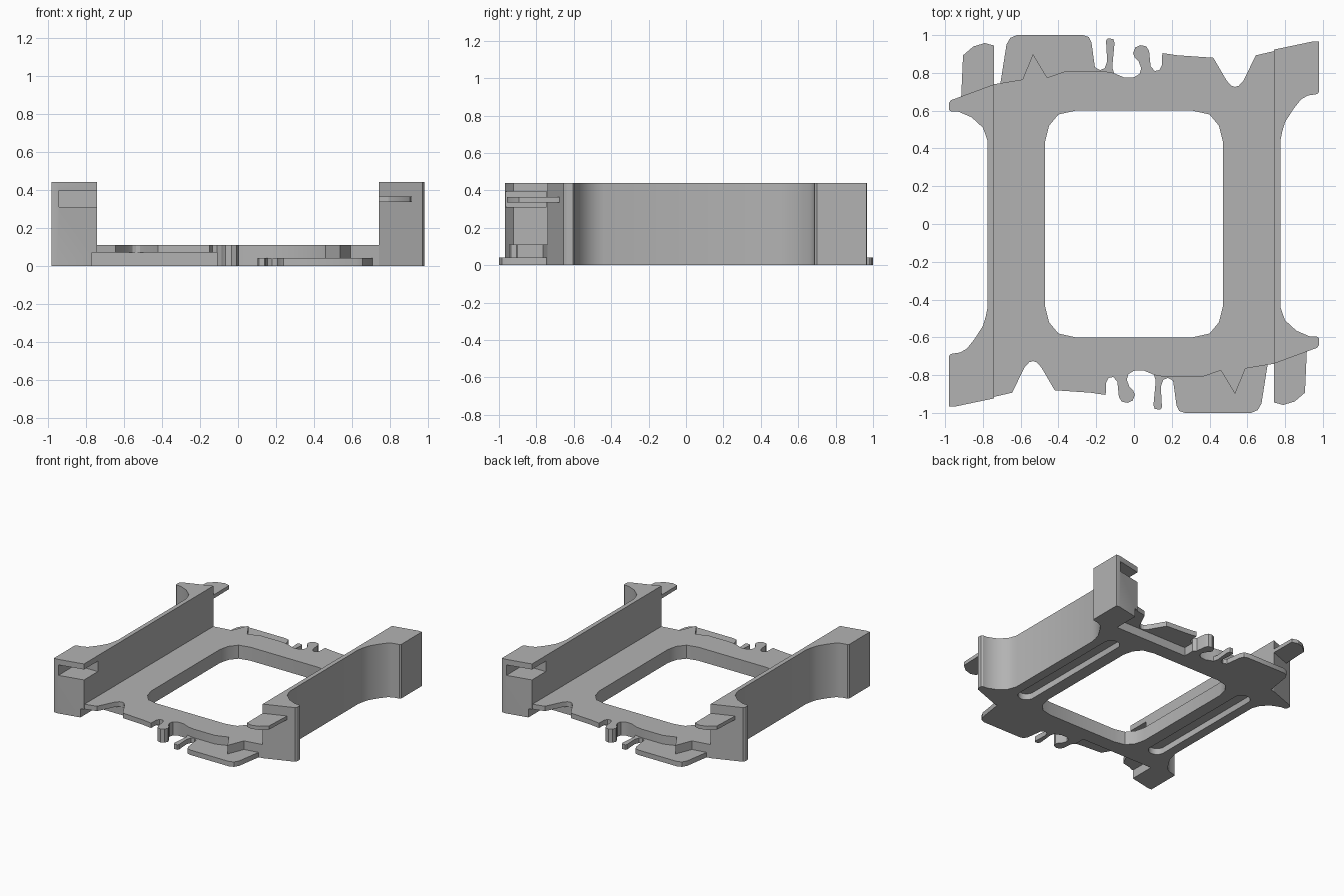
import bpy, bmesh, math

if "Cube" in bpy.data.objects:
    bpy.data.objects.remove(bpy.data.objects["Cube"])

grey = bpy.data.materials.new("plain_grey")
grey.diffuse_color = (0.45, 0.45, 0.45, 1)
grey.use_nodes = True
grey.node_tree.nodes["Principled BSDF"].inputs["Base Color"].default_value = grey.diffuse_color


def turn(pts):
    """Half-turn about z; the whole model has this symmetry."""
    return [(-x, -y) for x, y in pts]


def prism(name, pts, z0, z1):
    bm = bmesh.new()
    face = bm.faces.new([bm.verts.new((x, y, z0)) for x, y in pts])
    ext = bmesh.ops.extrude_face_region(bm, geom=[face])
    for v in ext["geom"]:
        if isinstance(v, bmesh.types.BMVert):
            v.co.z = z1
    bmesh.ops.recalc_face_normals(bm, faces=bm.faces)
    me = bpy.data.meshes.new(name)
    bm.to_mesh(me)
    bm.free()
    ob = bpy.data.objects.new(name, me)
    bpy.context.collection.objects.link(ob)
    me.materials.append(grey)
    return ob


def rect(x0, x1, y0, y1):
    return [(x0, y0), (x1, y0), (x1, y1), (x0, y1)]


def finish(ob, cutters=()):
    """Cut the given prisms out, then shade smooth with sharp edges kept."""
    bpy.ops.object.select_all(action='DESELECT')
    bpy.context.view_layer.objects.active = ob
    ob.select_set(True)
    for pts, z0, z1 in cutters:
        c = prism("cutter", pts, z0, z1)
        c.hide_render = True
        m = ob.modifiers.new("cut", 'BOOLEAN')
        m.operation = 'DIFFERENCE'
        m.solver = 'EXACT'
        m.object = c
        bpy.ops.object.modifier_apply(modifier=m.name)
        bpy.data.objects.remove(c)
    bpy.ops.object.shade_smooth_by_angle(angle=math.radians(28))


# Front edge of the base, left to right: lip with notch, hook, stepped ledge
lip = [(-.74, -.915), (-.645, -.893), (-.58, -.76), (-.555, -.732), (-.535, -.726),
       (-.515, -.732), (-.49, -.76), (-.42, -.88), (-.32, -.887), (-.23, -.893),
       (-.15, -.905), (-.147, -.84), (-.135, -.815), (-.11, -.81), (-.088, -.835)]
hook = [(-.08, -.915), (-.065, -.94), (-.035, -.947), (-.007, -.935), (.005, -.905),
        (-.005, -.88), (-.025, -.86), (-.038, -.825), (-.03, -.795), (0, -.777), (.05, -.775)]
ledge = [(.11, -.80), (.165, -.81), (.36, -.81), (.46, -.775), (.535, -.9),
         (.59, -.765), (.74, -.74)]
front = lip + hook + ledge

# Window and underside cut shapes
corner = [(.47, .44), (.45, .52), (.40, .58), (.31, .60)]
left_corner = [(-x, y) for x, y in reversed(corner)]
window = corner + left_corner + turn(corner) + turn(left_corner)
recess = rect(-.768, -.11, -1.1, -.72)
groove = [(.635 + .065 * math.cos(a), math.copysign(.49, math.sin(a)) + .065 * math.sin(a))
          for a in [math.pi * (i + .5) / 8 for i in range(16)]]

base = prism("base_frame", front + turn(front), 0, .11)
finish(base, [(window, -.1, .3), (recess, -.1, .07), (turn(recess), -.1, .07),
              (groove, -.1, .05), (turn(groove), -.1, .05)])

# Outline of the right wall, with a pointed front arm and a back block
wall = [(.74, -.74), (.97, -.655), (.98, -.64), (.98, -.605), (.97, -.597), (.93, -.595),
        (.86, -.565), (.80, -.51), (.785, -.47), (.775, -.44), (.775, .44), (.785, .49),
        (.80, .54), (.845, .61), (.885, .66), (.92, .68), (.97, .688), (.98, .70),
        (.98, .965), (.95, .967), (.74, .923)]
slot = rect(.6, .94, .745, 1.1)

# Clip tongue, low shelf and thin finger
tongue = [(.74, -.73), (.742, -.945), (.79, -.958), (.85, -.94), (.905, -.893),
          (.915, -.67), (.91, -.65)]
shelf = [(.10, -.78), (.115, -.83), (.103, -.96), (.11, -.98), (.14, -.982), (.148, -.97),
         (.142, -.86), (.155, -.825), (.18, -.815), (.207, -.83), (.225, -.96), (.24, -.99),
         (.27, -1.0), (.62, -1.0), (.655, -.985), (.675, -.95), (.708, -.74), (.3, -.77)]

for side, f in (("right", lambda p: p), ("left", turn)):
    w = prism(side + "_wall", f(wall), 0, .44)
    finish(w, [(f(slot), .31, .395), (f(turn(recess)), -.1, .07)])
    finish(prism(side + "_clip_tongue", f(tongue), .335, .365))
    finish(prism(side + "_low_shelf", f(shelf), 0, .04))
